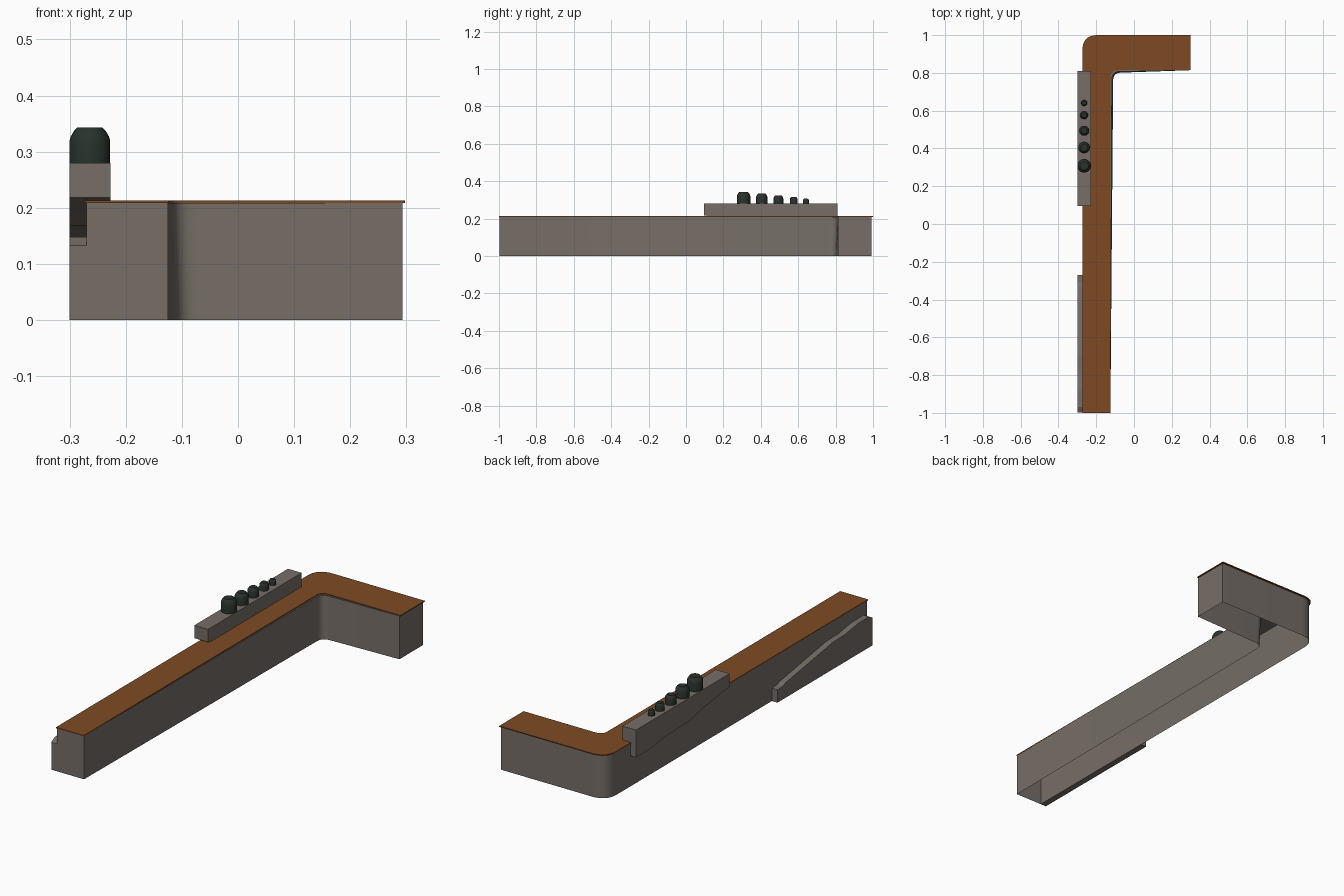
import bpy, bmesh, math
from mathutils import Vector

if "Cube" in bpy.data.objects:
    bpy.data.objects.remove(bpy.data.objects["Cube"])


def material(name, color):
    m = bpy.data.materials.new(name)
    m.diffuse_color = (*color, 1)
    m.use_nodes = True
    m.node_tree.nodes["Principled BSDF"].inputs["Base Color"].default_value = m.diffuse_color
    return m


STONE = material("warm grey", (0.18, 0.155, 0.135))
BROWN = material("brown", (0.21, 0.068, 0.017))
DARK = material("dark green", (0.022, 0.032, 0.025))


def finish(name, bm, mat, smooth=None):
    bmesh.ops.recalc_face_normals(bm, faces=bm.faces)
    me = bpy.data.meshes.new(name)
    bm.to_mesh(me)
    bm.free()
    ob = bpy.data.objects.new(name, me)
    bpy.context.collection.objects.link(ob)
    me.materials.append(mat)
    if smooth:
        bpy.ops.object.select_all(action='DESELECT')
        ob.select_set(True)
        bpy.context.view_layer.objects.active = ob
        bpy.ops.object.shade_smooth_by_angle(angle=math.radians(smooth))
    return ob


def rounded(points, steps=8):
    """Outline from (x, y, corner size) entries."""
    out = []
    n = len(points)
    for i, (x, y, r) in enumerate(points):
        p = Vector((x, y))
        if r == 0:
            out.append(p)
            continue
        a = p + (Vector(points[i - 1][:2]) - p).normalized() * r
        b = p + (Vector(points[(i + 1) % n][:2]) - p).normalized() * r
        for k in range(steps + 1):
            t = k / steps
            out.append(a * (1 - t) ** 2 + p * 2 * t * (1 - t) + b * t ** 2)
    return out


def prism(name, low, high, mat, bottom=True, smooth=None):
    """Joins two matching loops of 3D points into a solid or open shell."""
    bm = bmesh.new()
    a = [bm.verts.new(p) for p in low]
    b = [bm.verts.new(p) for p in high]
    n = len(a)
    for i in range(n):
        j = (i + 1) % n
        bm.faces.new((a[i], a[j], b[j], b[i]))
    bm.faces.new(b)
    if bottom:
        bm.faces.new(a[::-1])
    return finish(name, bm, mat, smooth)


def bar_outline(inner_x, inner_y):
    return rounded([(-0.27, -0.997, 0), (-0.125, -0.997, 0),
                    (inner_x, inner_y, 0.04), (0.293, 0.814, 0),
                    (0.293, 0.993, 0), (-0.27, 0.993, 0.08)])


# L-shaped wall, open underneath, inner corner flaring towards the base
prism("l_shaped_wall",
      [(p.x, p.y, 0) for p in bar_outline(-0.110, 0.800)],
      [(p.x, p.y, 0.208) for p in bar_outline(-0.117, 0.806)],
      STONE, bottom=False, smooth=30)

# Thin brown top plate
plate = rounded([(-0.273, -1, 0), (-0.124, -1, 0), (-0.124, 0.814, 0.04),
                 (0.298, 0.814, 0), (0.298, 1, 0), (-0.273, 1, 0.08)])
prism("top_plate", [(p.x, p.y, 0.2085) for p in plate],
      [(p.x, p.y, 0.213) for p in plate], BROWN)


def side_slab(name, profile, x0, x1):
    prism(name, [(x0, y, z) for y, z in profile],
          [(x1, y, z) for y, z in profile], STONE)


# Stepped ramp on the outer side, near the front
side_slab("side_ramp",
          [(-0.997, 0), (-0.997, 0.133), (-0.97, 0.148), (-0.88, 0.147),
           (-0.78, 0.132), (-0.69, 0.130), (-0.33, 0.072), (-0.31, 0.064),
           (-0.27, 0.062), (-0.27, 0)], -0.30, -0.269)

# Raised block: hanging stepped flank plus the part resting on the plate
side_slab("raised_block_flank",
          [(0.81, 0.28), (0.81, 0.148), (0.70, 0.148), (0.60, 0.164),
           (0.40, 0.168), (0.30, 0.190), (0.12, 0.215), (0.095, 0.218),
           (0.095, 0.28)], -0.30, -0.27)
side_slab("raised_block_top",
          [(0.81, 0.28), (0.81, 0.212), (0.13, 0.212), (0.095, 0.218),
           (0.095, 0.28)], -0.27, -0.227)

# Row of rounded studs, shrinking towards the back
STUDS = [(0.308, 0.036, 0.343), (0.405, 0.031, 0.333), (0.494, 0.026, 0.324),
         (0.576, 0.021, 0.316), (0.641, 0.016, 0.306)]
SIDES = 24
for i, (y, r, top) in enumerate(STUDS):
    bm = bmesh.new()
    h = top - 0.28
    prev = None
    for rad, z in [(1, 0), (1, 0.64), (0.95, 0.74), (0.78, 0.91), (0.62, 1)]:
        ring = [bm.verts.new((-0.264 + r * rad * math.cos(math.tau * k / SIDES),
                              y + r * rad * math.sin(math.tau * k / SIDES),
                              0.28 + h * z)) for k in range(SIDES)]
        if prev:
            for k in range(SIDES):
                j = (k + 1) % SIDES
                bm.faces.new((prev[k], prev[j], ring[j], ring[k]))
        else:
            bm.faces.new(ring[::-1])
        prev = ring
    bm.faces.new(prev)
    finish(f"stud_{i + 1}", bm, DARK, smooth=35)
